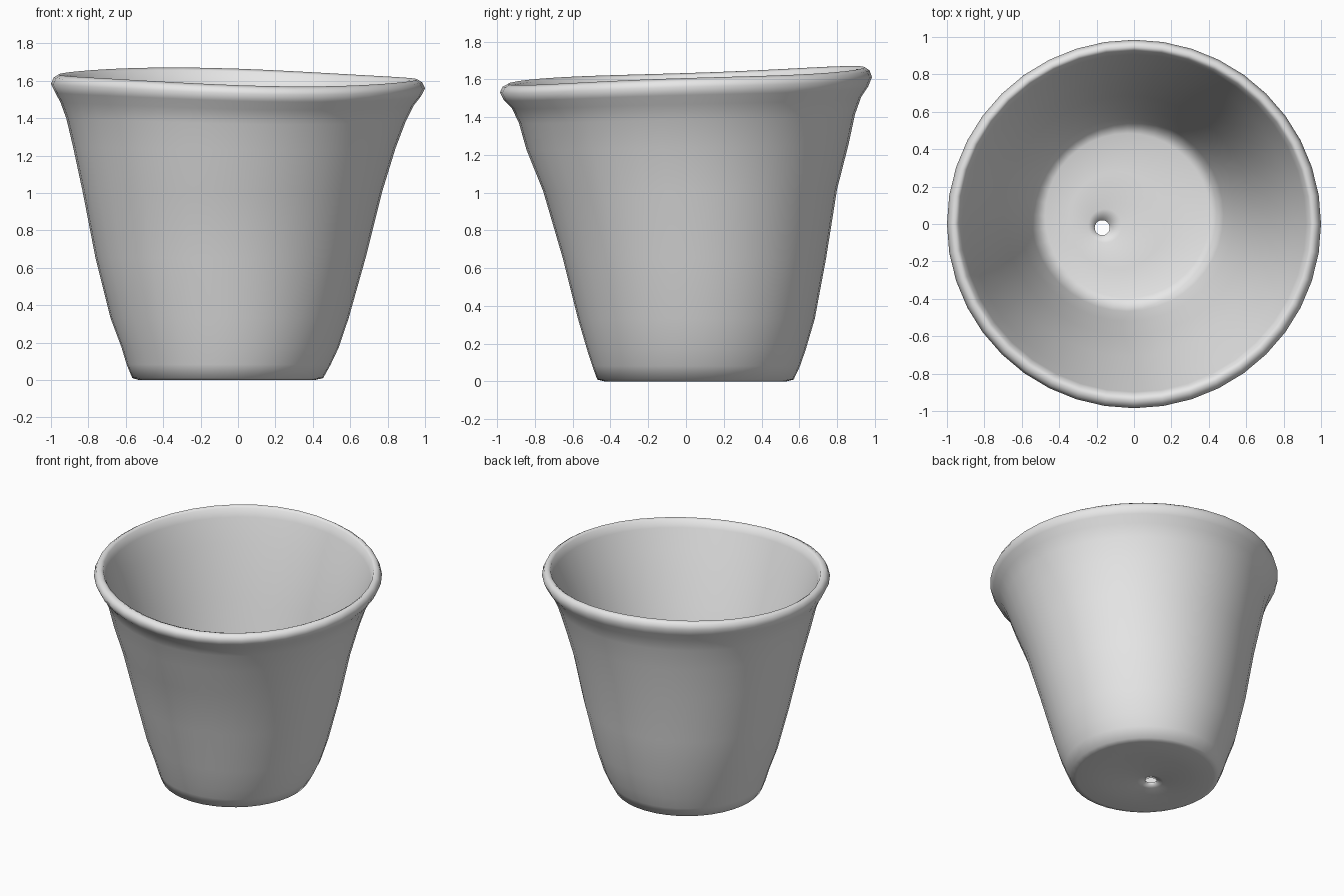
import bpy, bmesh, math

SIDES = 40

# Rings: centre x, centre y, radius x, radius y, height
# Runs from the drain hole, under the base, up the outside, over the lip, down inside
RINGS = [
    (-0.17, -0.02, 0.040, 0.040, 0.045),   # drain hole, underside
    (-0.155, -0.01, 0.09, 0.09, 0.030),
    (-0.10, 0.02, 0.30, 0.30, 0.022),
    (-0.06, 0.05, 0.47, 0.48, 0.008),
    (-0.055, 0.05, 0.51, 0.52, 0.018),     # base edge
    (-0.050, 0.054, 0.545, 0.550, 0.09),
    (-0.042, 0.055, 0.580, 0.580, 0.18),
    (-0.045, 0.055, 0.637, 0.627, 0.34),
    (-0.040, 0.045, 0.722, 0.697, 0.66),
    (-0.030, 0.022, 0.802, 0.778, 1.02),
    (-0.020, 0.008, 0.862, 0.853, 1.25),
    (-0.010, 0.005, 0.908, 0.890, 1.40),
    (-0.005, 0.003, 0.945, 0.925, 1.485),
    (0.0, 0.0, 0.978, 0.965, 1.535),
    (0.0, 0.0, 1.000, 0.985, 1.580),       # widest point of lip
    (0.0, 0.0, 0.985, 0.972, 1.612),
    (0.0, 0.002, 0.960, 0.945, 1.628),     # lip crest
    (0.0, 0.005, 0.940, 0.922, 1.615),
    (0.0, 0.005, 0.920, 0.903, 1.560),     # inner wall
    (-0.010, 0.005, 0.865, 0.850, 1.40),
    (-0.025, 0.022, 0.750, 0.730, 1.02),
    (-0.035, 0.045, 0.660, 0.640, 0.66),
    (-0.038, 0.050, 0.575, 0.570, 0.34),
    (-0.036, 0.048, 0.515, 0.515, 0.17),
    (-0.033, 0.046, 0.480, 0.480, 0.09),   # floor edge
    (-0.035, 0.045, 0.440, 0.440, 0.075),
    (-0.09, 0.02, 0.26, 0.26, 0.072),
    (-0.155, -0.01, 0.09, 0.09, 0.068),
    (-0.17, -0.02, 0.040, 0.040, 0.055),   # drain hole, inside
]

bm = bmesh.new()
loops = []
for cx, cy, rx, ry, z in RINGS:
    lean = (z / 1.6) ** 4                  # the lip is tilted and a little uneven
    loop = []
    for i in range(SIDES):
        a = 2 * math.pi * i / SIDES
        x, y = cx + rx * math.cos(a), cy + ry * math.sin(a)
        dz = lean * (-0.018 * x + 0.04 * y + 0.006 * math.cos(3 * a + 0.6))
        loop.append(bm.verts.new((x, y, z + dz)))
    loops.append(loop)

# Skin neighbouring rings; the last joins the first through the drain hole
for k, lower in enumerate(loops):
    upper = loops[(k + 1) % len(loops)]
    for i in range(SIDES):
        j = (i + 1) % SIDES
        f = bm.faces.new((lower[i], lower[j], upper[j], upper[i]))
        f.smooth = True
bmesh.ops.recalc_face_normals(bm, faces=bm.faces)

# Stand the pot on z = 0
low = min(v.co.z for v in bm.verts)
for v in bm.verts:
    v.co.z -= low

mesh = bpy.data.meshes.new("flower_pot")
bm.to_mesh(mesh)
bm.free()
pot = bpy.data.objects.new("flower_pot", mesh)
bpy.context.collection.objects.link(pot)

grey = bpy.data.materials.new("light_grey")
grey.diffuse_color = (0.8, 0.8, 0.8, 1)
mesh.materials.append(grey)
